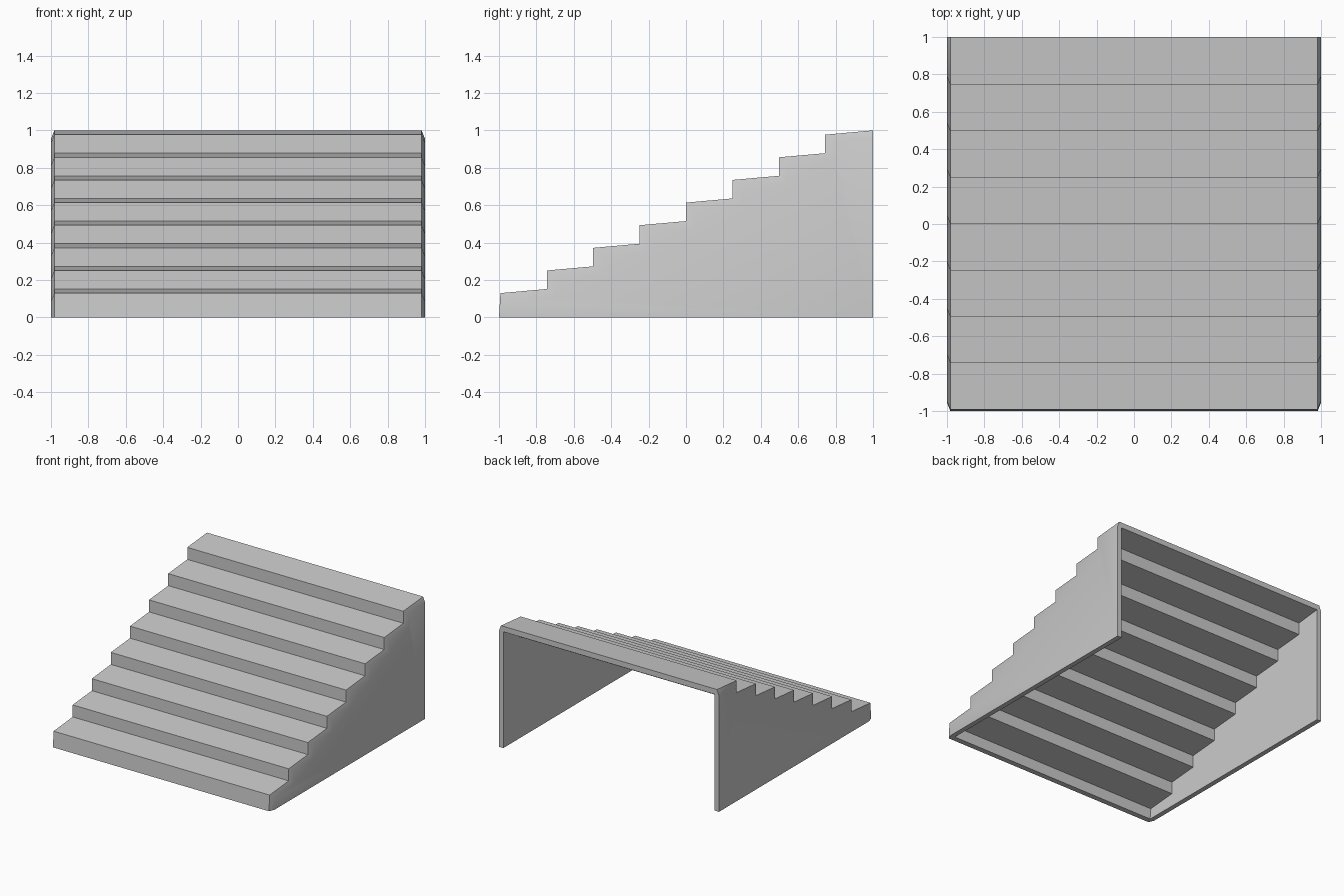
import bpy
import bmesh
import math

cube = bpy.data.objects.get("Cube")
if cube:
    bpy.data.objects.remove(cube, do_unlink=True)

STEPS = 8
RUN, RISE = 0.248, 0.121
THICK = 0.045          # thickness of treads and risers
EDGE_X, OUT_X, IN_X = 0.982, 1.0, 0.96

# One grey material
grey = bpy.data.materials.new("concrete grey")
grey.use_nodes = True
colour = (0.6, 0.6, 0.6, 1)
grey.diffuse_color = colour
grey.node_tree.nodes["Principled BSDF"].inputs["Base Color"].default_value = colour

# Stair profile (y, z): upright risers and slightly rising treads
outer = [(-1.0, 0.0)]
for i in range(STEPS):
    y = -0.992 + RUN * i
    z = 0.13 + RISE * i
    outer += [(y, z), (y + RUN, z + 0.022)]
outer[-1] = (1.0, 1.0)

# Parallel profile for the underside and the rim of the side walls
inner = [(min(y + THICK, 1.0), max(z - THICK, 0.0)) for y, z in outer]

bm = bmesh.new()


def row(profile, x):
    return [bm.verts.new((x, y, z)) for y, z in profile]


def strip(a, b):
    for i in range(len(a) - 1):
        bm.faces.new((a[i], a[i + 1], b[i + 1], b[i]))


sides = []
for s in (-1, 1):
    edge = row(outer, s * EDGE_X)
    out = row(inner, s * OUT_X)
    under = row(inner, s * IN_X)
    foot_out = bm.verts.new((s * OUT_X, 1, 0))
    foot_in = bm.verts.new((s * IN_X, 1, 0))
    strip(edge, out)                                   # sloped rim
    bm.faces.new(out + [foot_out])                     # outside of side wall
    bm.faces.new(under + [foot_in])                    # inside of side wall
    for k in (0, -1):                                  # wall base and back edge
        bm.faces.new((out[k], under[k], foot_in, foot_out))
        bm.faces.new((edge[k], out[k], under[k]))
    sides.append((edge, under))

# Treads and risers above, matching underside below
(left_edge, left_under), (right_edge, right_under) = sides
strip(left_edge, right_edge)
strip(left_under, right_under)
for k in (0, -1):
    bm.faces.new((left_edge[k], right_edge[k], right_under[k], left_under[k]))

bmesh.ops.recalc_face_normals(bm, faces=bm.faces[:])
mesh = bpy.data.meshes.new("staircase")
bm.to_mesh(mesh)
bm.free()
mesh.materials.append(grey)
stairs = bpy.data.objects.new("staircase", mesh)
bpy.context.collection.objects.link(stairs)

# Soft shading over the rim, crisp steps
bpy.ops.object.select_all(action="DESELECT")
stairs.select_set(True)
bpy.context.view_layer.objects.active = stairs
bpy.ops.object.shade_smooth_by_angle(angle=math.radians(30))
